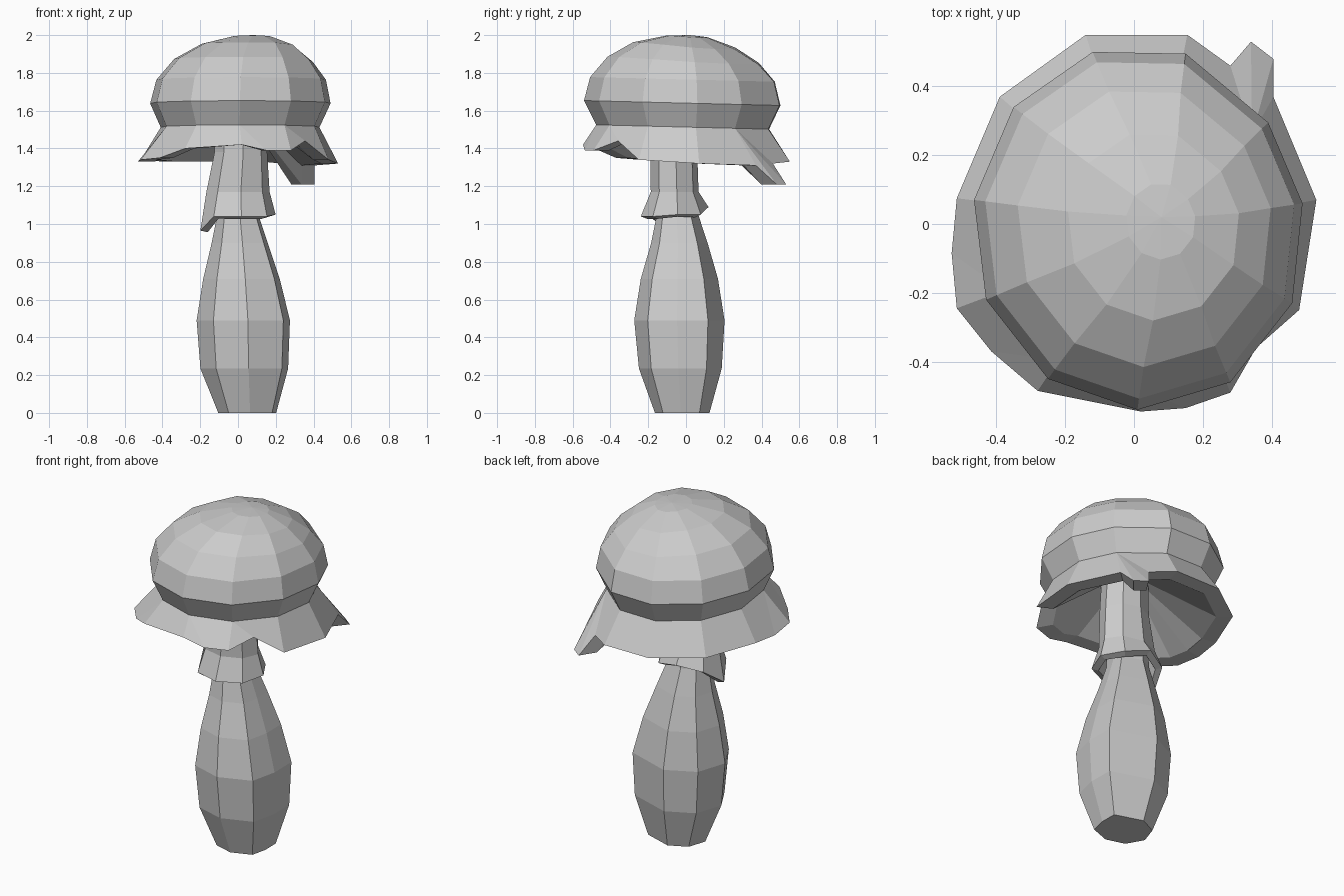
import bpy
import bmesh
from math import sin, cos, tau

cube = bpy.data.objects.get("Cube")
if cube:
    bpy.data.objects.remove(cube)

# single plain grey
grey = bpy.data.materials.new("plain grey")
grey.use_nodes = True
colour = (0.6, 0.6, 0.6, 1)
grey.diffuse_color = colour
grey.node_tree.nodes["Principled BSDF"].inputs["Base Color"].default_value = colour


def finish(name, bm, thickness=0):
    """Turn a bmesh into a flat-shaded object, optionally as a thick shell."""
    bmesh.ops.recalc_face_normals(bm, faces=bm.faces)
    mesh = bpy.data.meshes.new(name)
    bm.to_mesh(mesh)
    bm.free()
    mesh.materials.append(grey)
    obj = bpy.data.objects.new(name, mesh)
    bpy.context.collection.objects.link(obj)
    if thickness:
        shell = obj.modifiers.new("shell", "SOLIDIFY")
        shell.thickness = thickness
        shell.offset = -1
    return obj


def loft(bm, rings):
    """Join successive rings of points with quads and return the vertex rings."""
    loops = [[bm.verts.new(p) for p in ring] for ring in rings]
    for low, high in zip(loops, loops[1:]):
        for i in range(len(low)):
            j = (i + 1) % len(low)
            bm.faces.new((low[i], low[j], high[j], high[i]))
    return loops


def section(outline, x, y, z, rx, ry):
    return [(x + rx * u, y + ry * v, z) for u, v in outline]


octagon = [(cos(tau * i / 8 + 0.09), sin(tau * i / 8 + 0.09)) for i in range(8)]

# stem: bulbous eight-sided column, flatter and fuller on its left side
stem_outline = list(octagon)
stem_outline[0] = (0.98, -0.05)
stem_outline[1] = (0.97, 0.63)
stem_outline[-1] = (0.84, -0.7)
bm = bmesh.new()
profile = [
    (0.05, -0.02, 0, 0.155, 0.145),
    (0.035, -0.03, 0.235, 0.235, 0.22),
    (0.03, -0.035, 0.49, 0.25, 0.24),
    (0.02, -0.035, 0.71, 0.205, 0.205),
    (0.01, -0.035, 0.9, 0.15, 0.15),
    (0, -0.045, 1.05, 0.11, 0.11),
    (0, -0.06, 1.65, 0.1, 0.1),
]
loops = loft(bm, [section(stem_outline, *row) for row in profile])
bm.faces.new(loops[0])
bm.faces.new(loops[-1])
finish("stem", bm)

# collar: ragged ring hanging around the upper stem
bm = bmesh.new()
hem_heights = [1.05, 1.05, 1.09, 1.06, 0.965, 1.04, 1.04, 1.04]
hem = section(octagon, 0, -0.06, 0, 0.2, 0.18)
loft(bm, [
    section(octagon, 0.01, -0.065, 1.62, 0.13, 0.12),
    section(octagon, 0.015, -0.065, 1.38, 0.14, 0.125),
    section(octagon, 0, -0.06, 1.17, 0.168, 0.127),
    [(x, y, z) for (x, y, _), z in zip(hem, hem_heights)],
])
finish("collar", bm, 0.04)

# cap: slightly irregular eleven-sided dome
brim = [(0.49, 0.06), (0.39, 0.295), (0.15, 0.495), (-0.12, 0.5),
        (-0.35, 0.34), (-0.465, 0.07), (-0.43, -0.22), (-0.25, -0.45),
        (0.01, -0.54), (0.28, -0.46), (0.46, -0.23)]


def cap_ring(scale, z, dx=0, dy=0, slump=0):
    """Scaled copy of the brim; slump lowers its back left side."""
    return [(x * scale + dx, y * scale + dy,
             z - 0.025 * y * scale - slump * max(0, x + y) * scale) for x, y in brim]


neck = cap_ring(0.88, 1.513)
bm = bmesh.new()
loops = loft(bm, [
    neck,
    cap_ring(1, 1.64),
    cap_ring(0.94, 1.765, 0.005),
    cap_ring(0.77, 1.875, 0.02, 0, 0.04),
    cap_ring(0.52, 1.955, 0.05, 0, 0.07),
    cap_ring(0.21, 1.995, 0.075, 0.01, 0.05),
])
tip = bm.verts.new((0.08, 0.02, 2))
for a, b in zip(loops[-1], loops[-1][1:] + loops[-1][:1]):
    bm.faces.new((a, b, tip))
finish("cap", bm)

# skirt: wavy hem below the cap, each hem point hangs from one neck corner;
# two low points make the torn flap at the back left
hem = [
    (0, 0.53, 0.07, 1.32), (1, 0.405, 0.37, 1.31), (1, 0.405, 0.48, 1.21),
    (1, 0.34, 0.53, 1.21), (1, 0.28, 0.46, 1.32), (2, 0.155, 0.55, 1.33),
    (3, -0.14, 0.55, 1.33), (4, -0.39, 0.37, 1.33), (5, -0.515, 0.075, 1.34),
    (6, -0.53, -0.085, 1.33), (6, -0.515, -0.245, 1.34), (7, -0.415, -0.37, 1.35),
    (7, -0.28, -0.485, 1.4), (8, 0.02, -0.545, 1.42), (8, 0.15, -0.535, 1.39),
    (9, 0.28, -0.49, 1.39), (9, 0.355, -0.36, 1.44), (10, 0.48, -0.25, 1.34),
]
bm = bmesh.new()
top = [bm.verts.new(p) for p in neck]
outer = [bm.verts.new(row[1:]) for row in hem]
inner = [bm.verts.new((x * 0.83, y * 0.83, z)) for _, x, y, z in hem]
# radial underside rises from the thick rim to a point inside the stem
centre = bm.verts.new((0, -0.05, 1.64))
for i, row in enumerate(hem):
    j = (i + 1) % len(hem)
    corners = [outer[i], outer[j], top[hem[j][0]], top[row[0]]]
    bm.faces.new(list(dict.fromkeys(corners)))
    bm.faces.new((outer[j], outer[i], inner[i], inner[j]))
    bm.faces.new((inner[j], inner[i], centre))
finish("skirt", bm)
